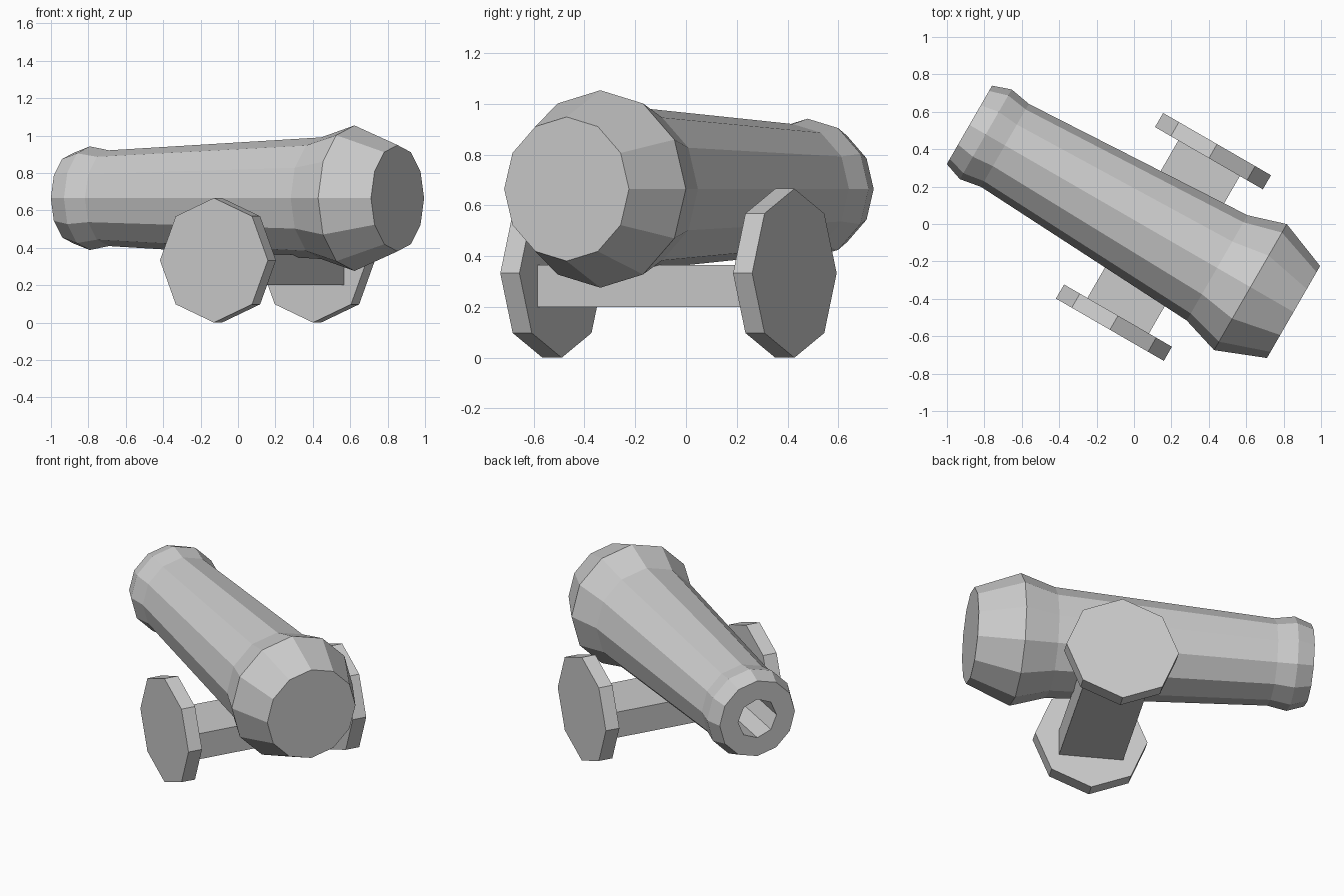
import bpy, bmesh
from math import pi, sin, cos, radians

if "Cube" in bpy.data.objects:
    bpy.data.objects.remove(bpy.data.objects["Cube"])

YAW = radians(-30)          # whole cannon is turned about z
OFFSET = 0.019              # sideways shift that centres the bounds


def place(name, bm):
    """Turn a bmesh built along x into a yawed object."""
    bmesh.ops.recalc_face_normals(bm, faces=bm.faces)
    mesh = bpy.data.meshes.new(name)
    bm.to_mesh(mesh)
    bm.free()
    obj = bpy.data.objects.new(name, mesh)
    obj.rotation_euler.z = YAW
    obj.location = (-OFFSET * sin(YAW), OFFSET * cos(YAW), 0)
    bpy.context.collection.objects.link(obj)
    return obj


def lathe(name, profile, sides, point):
    """Capped rings from (position, radius) pairs; point maps to local space."""
    bm = bmesh.new()
    rings = [[bm.verts.new(point(t, r * cos(2 * pi * i / sides), r * sin(2 * pi * i / sides)))
              for i in range(sides)] for t, r in profile]
    for a, b in zip(rings, rings[1:]):
        for i in range(sides):
            j = (i + 1) % sides
            bm.faces.new((a[i], a[j], b[j], b[i]))
    bm.faces.new(rings[0])
    bm.faces.new(rings[-1])
    return place(name, bm)


def along_barrel(t, u, v):
    return (t, u, 0.665 + v)


def along_axle(t, u, v):
    return (0.171 + u, t, 0.333 + v)


# Barrel with flared muzzle and heavy breech
barrel = lathe("barrel", [(-1.027, 0.242), (-0.926, 0.277), (-0.808, 0.256),
                          (0.502, 0.325), (0.708, 0.389), (0.974, 0.284)], 12, along_barrel)

# Octagonal bore cut into the muzzle
bore = lathe("bore_cutter", [(-1.2, 0.124), (-0.43, 0.124)], 8, along_barrel)
bore.hide_render = True
bore.hide_set(True)
cut = barrel.modifiers.new("bore", 'BOOLEAN')
cut.operation = 'DIFFERENCE'
cut.solver = 'EXACT'
cut.object = bore

# Wheels
for name, side in (("left_wheel", -1), ("right_wheel", 1)):
    lathe(name, [(side * 0.486, 0.333), (side * 0.573, 0.333)], 8, along_axle)

# Axle block between the wheels
bm = bmesh.new()
bmesh.ops.create_cube(bm, size=1)
bmesh.ops.scale(bm, vec=(0.38, 0.976, 0.165), verts=bm.verts)
bmesh.ops.translate(bm, vec=(0.172, 0, 0.2825), verts=bm.verts)
place("axle", bm)
